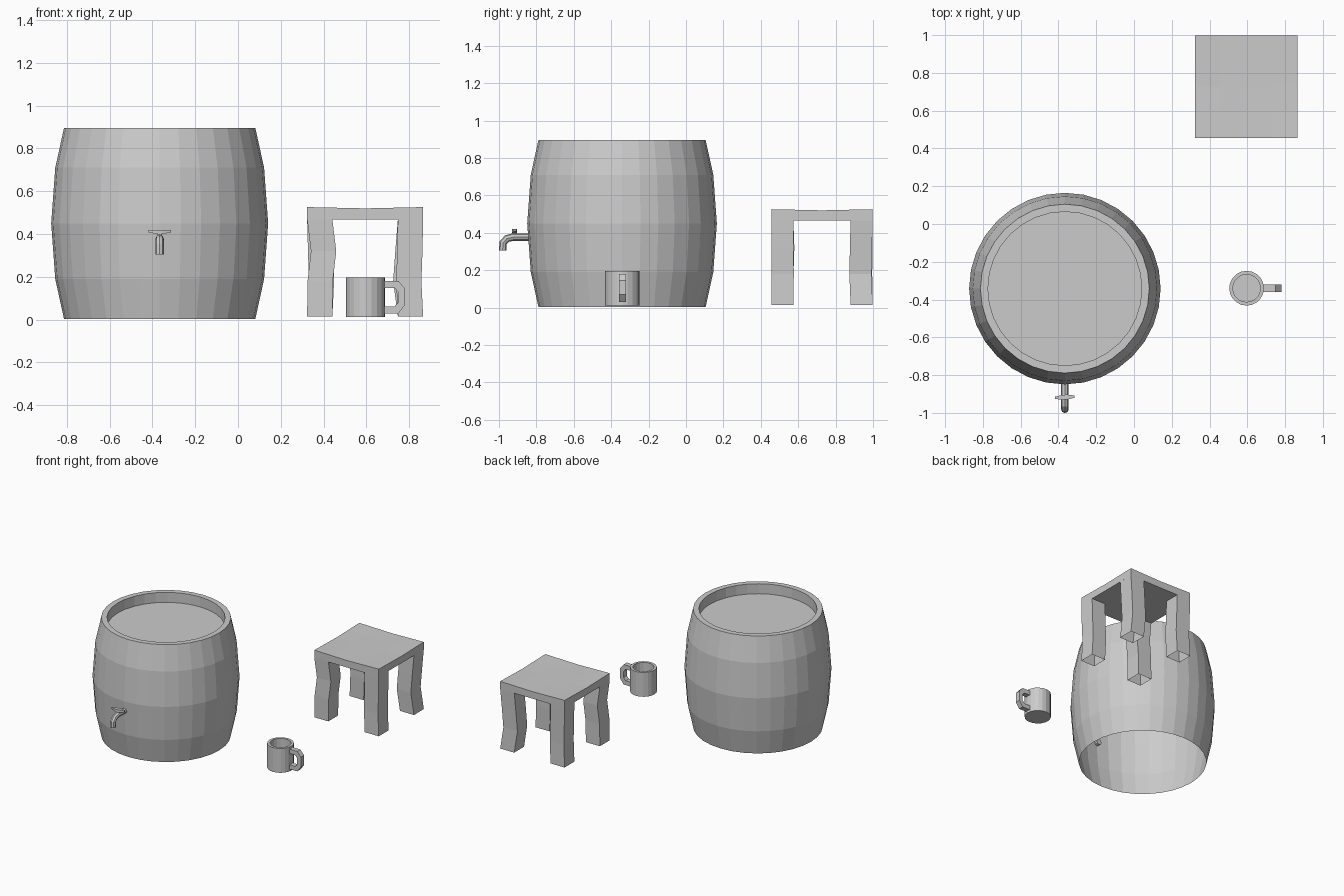
import bpy, bmesh
from math import sin, cos, pi
from mathutils import Vector

if "Cube" in bpy.data.objects:
    bpy.data.objects.remove(bpy.data.objects["Cube"])


def finish(bm, name, fix=True):
    if fix:
        bmesh.ops.recalc_face_normals(bm, faces=bm.faces[:])
    me = bpy.data.meshes.new(name)
    bm.to_mesh(me)
    bm.free()
    ob = bpy.data.objects.new(name, me)
    bpy.context.collection.objects.link(ob)
    return ob


def skin(bm, rings):
    """Join successive closed loops of points with quads."""
    loops = [[bm.verts.new(p) for p in r] for r in rings]
    for a, b in zip(loops, loops[1:]):
        n = len(a)
        for i in range(n):
            j = (i + 1) % n
            bm.faces.new((a[i], a[j], b[j], b[i]))
    return loops


def lathe(name, cx, cy, profile, sides, cap_start, cap_end):
    """Revolve an (r, z) profile about a vertical axis."""
    bm = bmesh.new()
    loops = skin(bm, [[(cx + r * cos(2 * pi * i / sides), cy + r * sin(2 * pi * i / sides), z)
                       for i in range(sides)] for r, z in profile])
    if cap_start:
        bm.faces.new(loops[0][::-1])
    if cap_end:
        bm.faces.new(loops[-1])
    return finish(bm, name, fix=False)


# Barrel: bulged staves, open underneath, recessed lid
BX, BY = -0.366, -0.342
lathe("barrel", BX, BY,
      [(0.447, 0.003), (0.488, 0.19), (0.507, 0.45), (0.488, 0.71),
       (0.447, 0.896), (0.407, 0.896), (0.407, 0.82)], 32, False, True)

# Tap pipe: octagonal tube swept along a bend in the YZ plane
path = [(-0.815, 0.377), (-0.925, 0.377), (-0.958, 0.369), (-0.977, 0.348), (-0.981, 0.305)]
bm = bmesh.new()
rings = []
for k, (y, z) in enumerate(path):
    a, b = path[max(k - 1, 0)], path[min(k + 1, len(path) - 1)]
    t = Vector((0, b[0] - a[0], b[1] - a[1])).normalized()
    if k == len(path) - 1:
        t = Vector((0, 0, -1))
    up = Vector((1, 0, 0)).cross(t)
    rings.append([Vector((BX, y, z)) + 0.02 * (cos(i * pi / 4) * Vector((1, 0, 0)) + sin(i * pi / 4) * up)
                  for i in range(8)])
loops = skin(bm, rings)
bm.faces.new(loops[0])
bm.faces.new(loops[-1])
finish(bm, "tap_pipe")

# Tap handle: stem flaring into a tapered cross bar
bm = bmesh.new()
prof = [(-0.052, 0.408, 0.006), (-0.012, 0.4, 0.013), (0.012, 0.4, 0.013), (0.052, 0.408, 0.006)]
loops = skin(bm, [[(BX + x, -0.917 + 0.06 * x - w, z), (BX + x, -0.917 + 0.06 * x + w, z),
                   (BX + x, -0.917 + 0.06 * x + w, 0.419), (BX + x, -0.917 + 0.06 * x - w, 0.419)]
                  for x, z, w in prof])
bm.faces.new(loops[0])
bm.faces.new(loops[-1])
finish(bm, "tap_handle")
lathe("tap_stem", BX, -0.917, [(0.011, 0.38), (0.011, 0.405)], 8, False, False)

# Stool seat: slab with a slight sag in the middle of each side
SX, SY, H, W = 0.594, 0.727, 0.271, 0.118
bm = bmesh.new()
bmesh.ops.create_grid(bm, x_segments=4, y_segments=4, size=H)
top = bm.faces[:]
ext = bmesh.ops.extrude_face_region(bm, geom=top)
upper = [v for v in ext["geom"] if isinstance(v, bmesh.types.BMVert)]
for v in bm.verts:
    v.co += Vector((SX, SY, 0.467))
for v in upper:
    u, w = (v.co.x - SX) / H, (v.co.y - SY) / H
    v.co.z += 0.053 + 0.006 * max(abs(u), abs(w)) ** 2 * min(abs(u), abs(w))
finish(bm, "stool_seat")

# Stool legs: square, slightly crooked posts at the corners
wobble = {(-1, -1): (0.018, 0.002), (1, -1): (-0.003, -0.008),
          (-1, 1): (0.004, 0.008), (1, 1): (-0.012, -0.022)}
for (sx, sy), (w1, w2) in wobble.items():
    bm = bmesh.new()
    cx, cy = SX + sx * (H - W / 2), SY + sy * (H - W / 2)
    rings = []
    for z, dx in ((0.468, 0), (0.32, w1), (0.18, w2), (0.015, 0)):
        rings.append([(cx + dx + a * W / 2, cy - sy * abs(dx) * 0.3 + b * W / 2, z)
                      for a, b in ((-1, -1), (1, -1), (1, 1), (-1, 1))])
    skin(bm, rings)
    finish(bm, ("back" if sy > 0 else "front") + ("_right" if sx > 0 else "_left") + "_leg")

# Mug: thick walled cup
MX, MY = 0.596, -0.34
lathe("mug", MX, MY, [(0.092, 0.012), (0.092, 0.197), (0.073, 0.197), (0.073, 0.035)],
      20, True, True)

# Mug handle: angular loop of rectangular section
outer = [(0.68, 0.181), (0.75, 0.181), (0.781, 0.145), (0.781, 0.07), (0.75, 0.029), (0.68, 0.029)]
inner = [(0.68, 0.148), (0.732, 0.148), (0.75, 0.128), (0.75, 0.082), (0.732, 0.062), (0.68, 0.062)]
bm = bmesh.new()
loops = skin(bm, [[(o[0], MY - 0.019, o[1]), (o[0], MY + 0.019, o[1]),
                   (i[0], MY + 0.019, i[1]), (i[0], MY - 0.019, i[1])]
                  for o, i in zip(outer, inner)])
bm.faces.new(loops[0])
bm.faces.new(loops[-1])
finish(bm, "mug_handle")
